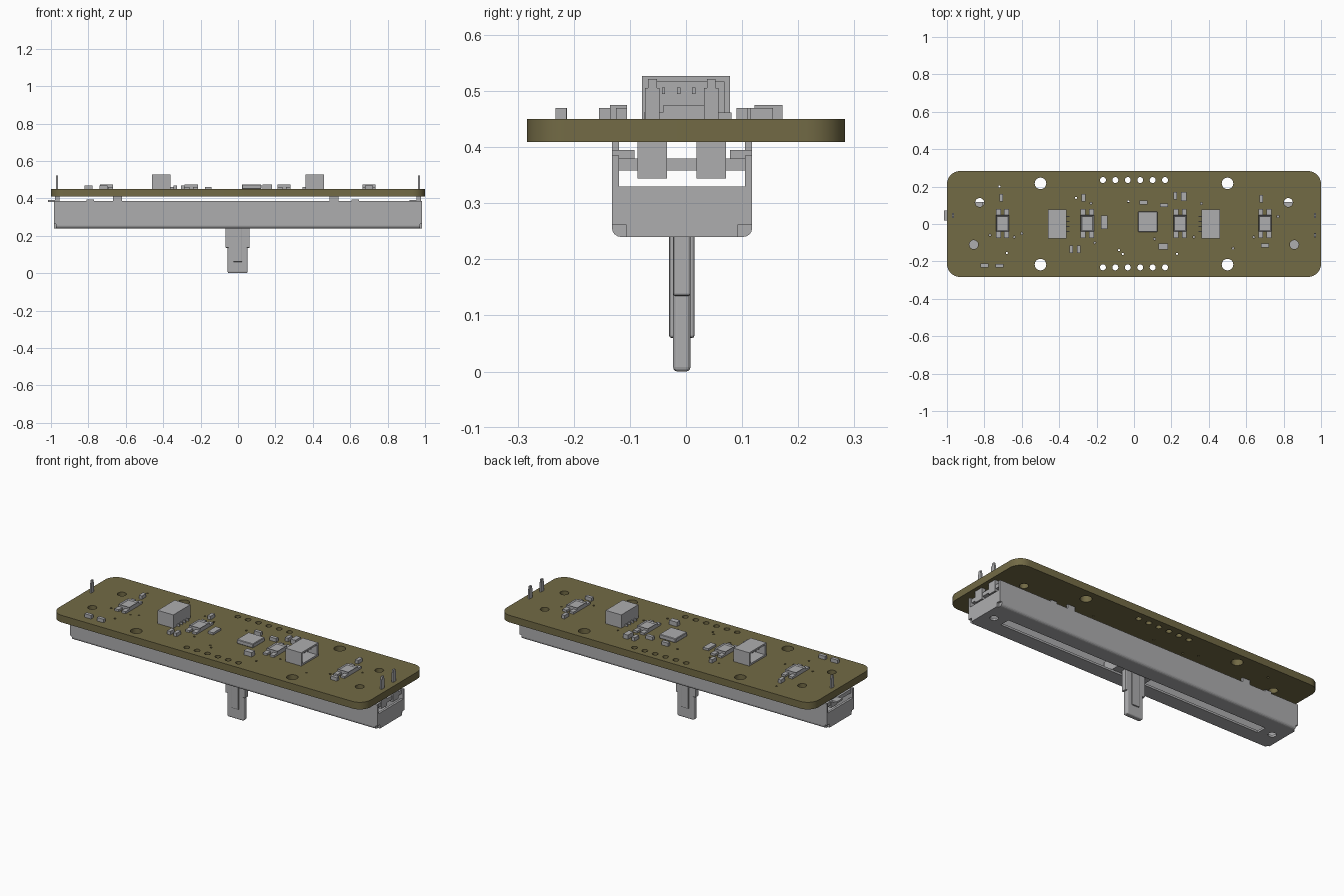
import bpy
import bmesh
from math import cos, sin, pi
from mathutils import Vector

cube = bpy.data.objects.get("Cube")
if cube:
    bpy.data.objects.remove(cube, do_unlink=True)


def material(name, rgb):
    mat = bpy.data.materials.new(name)
    mat.use_nodes = True
    color = (*rgb, 1.0)
    mat.diffuse_color = color
    mat.node_tree.nodes["Principled BSDF"].inputs["Base Color"].default_value = color
    return mat


GREY = material("component grey", (0.42, 0.42, 0.43))
OLIVE = material("board olive", (0.17, 0.145, 0.06))
BOARD_TOP = 0.45
MID_Y = -0.007  # centre line of the slide unit


def link(name, mesh, mat):
    mesh.materials.clear()
    mesh.materials.append(mat)
    obj = bpy.data.objects.new(name, mesh)
    bpy.context.collection.objects.link(obj)
    return obj


def add_box(bm, low, high):
    low, high = Vector(low), Vector(high)
    verts = bmesh.ops.create_cube(bm, size=1)["verts"]
    for v in verts:
        v.co = (low + high) / 2 + v.co * (high - low)
    return verts


def boxes(name, spans, mat=GREY, bevel=0.0, segments=2):
    """One object made of boxes, each given by its low and high corner."""
    bm = bmesh.new()
    for low, high in spans:
        add_box(bm, low, high)
    if bevel:
        bmesh.ops.bevel(bm, geom=bm.edges[:], offset=bevel, segments=segments,
                        profile=0.5, affect='EDGES')
    mesh = bpy.data.meshes.new(name)
    bm.to_mesh(mesh)
    bm.free()
    return link(name, mesh, mat)


def on_board(x, y, width, depth, height):
    return ((x - width / 2, y - depth / 2, BOARD_TOP),
            (x + width / 2, y + depth / 2, BOARD_TOP + height))


def circle(x, y, radius, count):
    return [(x + radius * cos(2 * pi * i / count), y + radius * sin(2 * pi * i / count))
            for i in range(count)]


def rounded_rect(half_x, half_y, radius, steps=8):
    points = []
    for quarter, (sx, sy) in enumerate([(1, 1), (-1, 1), (-1, -1), (1, -1)]):
        for i in range(steps + 1):
            a = (quarter + i / steps) * pi / 2
            points.append((sx * (half_x - radius) + radius * cos(a),
                           sy * (half_y - radius) + radius * sin(a)))
    return points


def bake(obj):
    """Replace the object's data with its evaluated mesh."""
    graph = bpy.context.evaluated_depsgraph_get()
    graph.update()
    return bpy.data.meshes.new_from_object(obj.evaluated_get(graph))


# Circuit board: rounded outline with mounting, pin and via holes
loops = [rounded_rect(1, 0.283, 0.07)]
for sx in (-1, 1):
    loops += [circle(sx * 0.5, y, 0.031, 24) for y in (-0.217, 0.217)]
    loops.append(circle(sx * 0.825, 0.115, 0.024, 20))
    loops.append(circle(sx * 0.857, -0.11, 0.024, 20))
for i in range(6):
    loops += [circle(-0.166 + i * 0.0664, y, 0.016, 16) for y in (-0.232, 0.235)]
vias = [(-.72, .2), (-.31, .14), (-.03, .12), (-.23, .11), (-.77, -.06), (-.64, -.07),
        (-.6, -.05), (-.68, -.155), (-.21, -.1), (-.08, -.14), (-.06, -.16), (.23, -.16),
        (.53, -.13), (.64, -.07), (.77, .04), (.36, .11), (.11, -.08), (.32, -.07)]
loops += [circle(x, y, 0.006, 8) for x, y in vias]

curve = bpy.data.curves.new("board_outline", 'CURVE')
curve.dimensions = '2D'
curve.fill_mode = 'BOTH'
curve.extrude = 0.0205
for loop in loops:
    spline = curve.splines.new('POLY')
    spline.points.add(len(loop) - 1)
    for point, (x, y) in zip(spline.points, loop):
        point.co = (x, y, 0, 1)
    spline.use_cyclic_u = True
outline = bpy.data.objects.new("board_outline", curve)
bpy.context.collection.objects.link(outline)
board = link("circuit_board", bake(outline), OLIVE)
board.location.z = BOARD_TOP - 0.0205
bpy.data.objects.remove(outline, do_unlink=True)

# Slide housing: hollow channel with open top and ends, slot and screw holes below
bm = bmesh.new()
add_box(bm, (-0.985, MID_Y - 0.125, 0.24), (0.985, MID_Y + 0.125, 0.385))
edges = [e for e in bm.edges if all(v.co.z < 0.3 for v in e.verts)
         and abs(e.verts[0].co.x - e.verts[1].co.x) > 1]
bmesh.ops.bevel(bm, geom=edges, offset=0.016, segments=4, profile=0.5, affect='EDGES')
mesh = bpy.data.meshes.new("housing_blank")
bm.to_mesh(mesh)
bm.free()
housing = link("housing_blank", mesh, GREY)


def centred(half_x, half_y, z0, z1):
    return [((-half_x, MID_Y - half_y, z0), (half_x, MID_Y + half_y, z1))]


cutters = [boxes("cut_cavity", centred(0.972, 0.112, 0.252, 0.5)),
           boxes("cut_ends", centred(1.1, 0.112, 0.33, 0.5)),
           boxes("cut_slot", centred(0.85, 0.03, 0.2, 0.3))]
for sx in (-1, 1):
    bm = bmesh.new()
    bmesh.ops.create_cone(bm, cap_ends=True, segments=20, radius1=0.022, radius2=0.022, depth=0.1)
    bmesh.ops.translate(bm, verts=bm.verts, vec=(sx * 0.92, MID_Y, 0.24))
    mesh = bpy.data.meshes.new("cut_screw")
    bm.to_mesh(mesh)
    bm.free()
    cutters.append(link("cut_screw", mesh, GREY))
    for sy in (-1, 1):
        x, y = sx * 0.985, MID_Y + sy * 0.125
        cutters.append(boxes("cut_corner", [((x - 0.012, y - 0.025, 0.2),
                                             (x + 0.012, y + 0.025, 0.262))]))
for cutter in cutters:
    cutter.hide_render = True
    mod = housing.modifiers.new("cut", 'BOOLEAN')
    mod.operation = 'DIFFERENCE'
    mod.solver = 'EXACT'
    mod.object = cutter
link("slide_housing", bake(housing), GREY)
for obj in cutters + [housing]:
    bpy.data.objects.remove(obj, do_unlink=True)

# Resistive strip carried inside the housing, with crimp tabs and standoff pegs
boxes("inner_strip", centred(0.975, 0.112, 0.358, 0.38))
tabs = []
for sy in (-1, 1):
    outer, inner = MID_Y + sy * 0.125, MID_Y + sy * 0.112
    near, far = min(outer, inner), max(outer, inner)
    for x in (-0.645, 0.512):
        tabs.append(((x - 0.024, near, 0.38), (x + 0.024, far, 0.412)))
    fold = MID_Y + sy * 0.085
    for x in (-0.79, 0.627):
        tabs.append(((x - 0.02, min(outer, fold), 0.38), (x + 0.02, max(outer, fold), 0.395)))
boxes("housing_tabs", tabs)

# Lever and its carriage
boxes("lever_carriage", [((-0.11, MID_Y - 0.1, 0.256), (0.11, MID_Y + 0.1, 0.325))])
boxes("lever_shaft", [((-0.055, -0.023, 0), (0.052, 0.008, 0.27))], bevel=0.008, segments=3)
boxes("lever_shoulder", [((-0.067, -0.023, 0.135), (0.062, 0.008, 0.27))], bevel=0.004)
boxes("lever_rib", [((-0.025, -0.03, 0.06), (0.022, 0.015, 0.27))], bevel=0.004)

# Terminals at the ends, with pins that pass up through the board
for sx, y in [(1, 0.045), (1, -0.06), (-1, 0.045)]:
    x = sx * 0.967
    boxes("terminal_clip", [((x - 0.012, y - 0.026, 0.344), (x + 0.012, y + 0.026, 0.409)),
                            ((x - 0.05, y - 0.026, 0.38), (x + 0.012, y + 0.026, 0.39))])
    boxes("terminal_pin", [((x - 0.005, y - 0.013, 0.4), (x + 0.005, y + 0.013, 0.505)),
                           ((x - 0.005, y - 0.008, 0.505), (x + 0.005, y + 0.008, 0.521))])

# Sockets opening towards the board ends, with contacts
for sx in (-1, 1):
    def socket_span(x0, x1, y0, y1, z0, z1):
        a, b = sorted((sx * x0, sx * x1))
        return ((a, y0, BOARD_TOP + z0), (b, y1, BOARD_TOP + z1))
    boxes("socket_shell", [socket_span(0.36, 0.375, -0.078, 0.078, 0, 0.077),
                           socket_span(0.375, 0.46, -0.078, 0.078, 0, 0.01),
                           socket_span(0.375, 0.46, -0.078, 0.078, 0.067, 0.077),
                           socket_span(0.375, 0.46, -0.078, -0.068, 0.01, 0.067),
                           socket_span(0.375, 0.46, 0.068, 0.078, 0.01, 0.067)])
    contacts = []
    for i in range(4):
        y = -0.04 + i * 0.027
        contacts += [socket_span(0.345, 0.36, y - 0.003, y + 0.003, 0, 0.012),
                     socket_span(0.375, 0.44, y - 0.003, y + 0.003, 0.045, 0.056)]
    boxes("socket_contacts", contacts)

# Light packages with recessed tops and four feet
for x in (-0.703, -0.25, 0.247, 0.7):
    bm = bmesh.new()
    add_box(bm, *on_board(x, 0.003, 0.07, 0.088, 0.024))
    bm.normal_update()
    top = [f for f in bm.faces if f.normal.z > 0.9]
    bmesh.ops.inset_region(bm, faces=top, thickness=0.008)
    bmesh.ops.translate(bm, verts=top[0].verts, vec=(0, 0, -0.006))
    mesh = bpy.data.meshes.new("light_body")
    bm.to_mesh(mesh)
    bm.free()
    link("light_body", mesh, GREY)
    boxes("light_feet", [on_board(x + i * 0.022, 0.003 + j * 0.06, 0.026, 0.036, 0.012)
                         for i in (-1, 1) for j in (-1, 1)])

# Chips and small parts on the board
boxes("main_chip", [on_board(0.073, 0.012, 0.105, 0.108, 0.024)], bevel=0.003, segments=1)
boxes("side_chip", [on_board(-0.158, 0.01, 0.035, 0.072, 0.012)])
upright = [(-.71, .14), (-.27, .14), (.22, .15), (.68, .135), (-.335, -.135), (-.295, -.135)]
flat = [(.05, .115), (.16, .1), (.7, -.115), (-.8, -.222), (-.72, -.223)]
boxes("small_parts", [on_board(x, y, 0.02, 0.04, 0.02) for x, y in upright]
      + [on_board(x, y, 0.042, 0.02, 0.02) for x, y in flat])
boxes("large_capacitors", [on_board(0.267, 0.147, 0.03, 0.05, 0.025),
                           on_board(0.157, -0.12, 0.05, 0.03, 0.025)])
